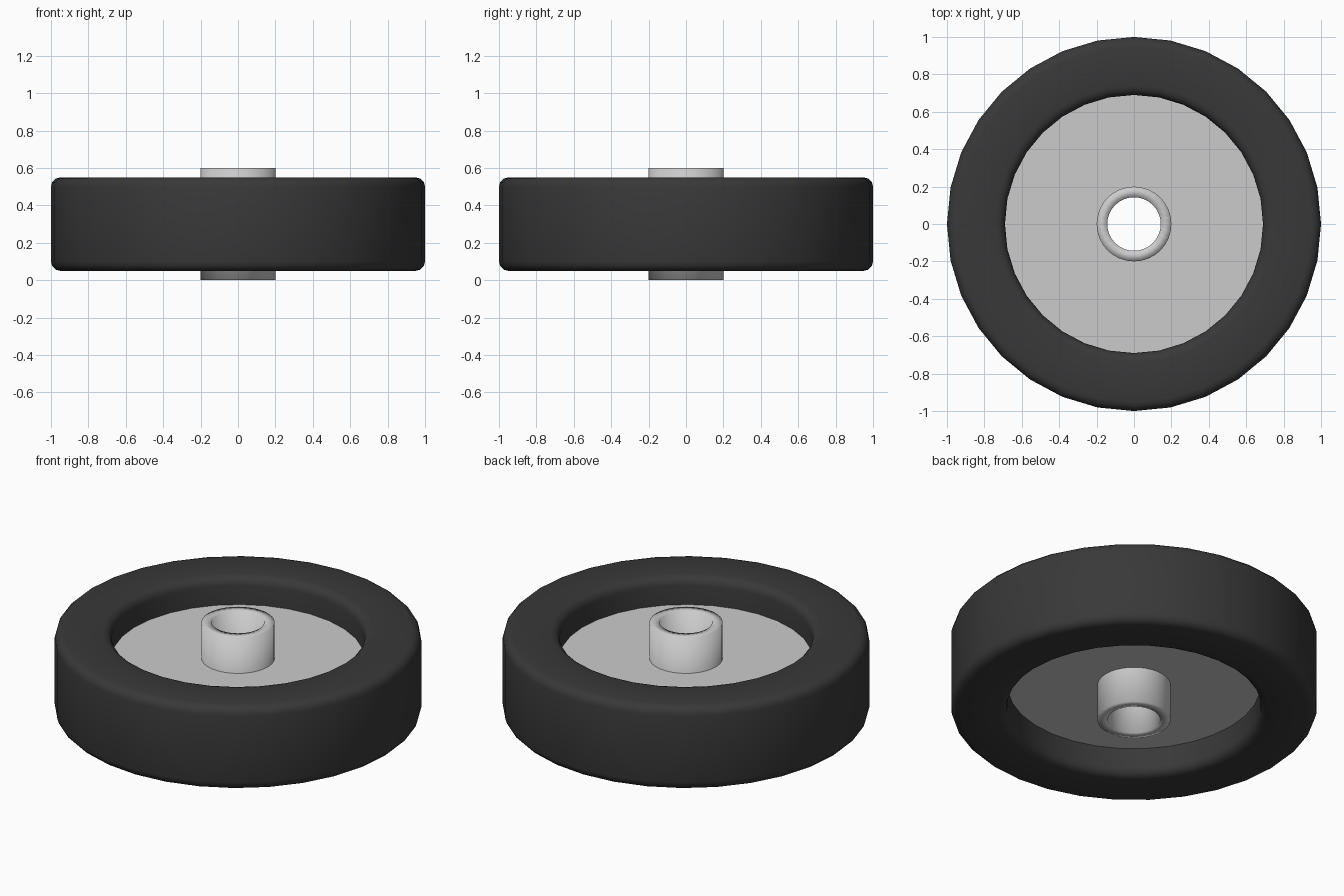
import bpy, bmesh, math

if "Cube" in bpy.data.objects:
    bpy.data.objects.remove(bpy.data.objects["Cube"])

SEGMENTS = 32


def ring(name, profile, smooth):
    """Revolve a closed (radius, z) profile around the z axis."""
    bm = bmesh.new()
    loops = []
    for i in range(SEGMENTS):
        a = 2 * math.pi * i / SEGMENTS
        loops.append([bm.verts.new((r * math.cos(a), r * math.sin(a), z)) for r, z in profile])
    n = len(profile)
    for i in range(SEGMENTS):
        a, b = loops[i], loops[(i + 1) % SEGMENTS]
        for j in range(n):
            k = (j + 1) % n
            bm.faces.new((a[j], b[j], b[k], a[k])).smooth = smooth
    bmesh.ops.recalc_face_normals(bm, faces=bm.faces)
    mesh = bpy.data.meshes.new(name)
    bm.to_mesh(mesh)
    bm.free()
    obj = bpy.data.objects.new(name, mesh)
    bpy.context.collection.objects.link(obj)
    return obj


def rounded_rect(r0, r1, z0, z1, bevel, steps):
    """Rectangle profile with rounded corners."""
    pts = []
    corners = [(r1, z1, -1, -1), (r0, z1, 1, -1), (r0, z0, 1, 1), (r1, z0, -1, 1)]
    for c, (r, z, sr, sz) in enumerate(corners):
        for s in range(steps + 1):
            a = math.pi / 2 * (c + s / steps)
            pts.append((r + sr * bevel + bevel * math.cos(a),
                        z + sz * bevel + bevel * math.sin(a)))
    return pts


# Rubber tyre
tyre = ring("tyre", rounded_rect(0.69, 1.0, 0.05, 0.55, 0.05, 3), True)
rubber = bpy.data.materials.new("dark_rubber")
rubber.diffuse_color = (0.04, 0.04, 0.04, 1)
rubber.use_nodes = True
rubber.node_tree.nodes["Principled BSDF"].inputs["Base Color"].default_value = rubber.diffuse_color
tyre.data.materials.append(rubber)

# Flat wheel disc, tucked into the tyre and hub
ring("wheel_disc", [(0.19, 0.215), (0.70, 0.215), (0.70, 0.385), (0.19, 0.385)], False)

# Hub tube with open axle hole
ring("hub", [(0.143, 0.0), (0.2, 0.0), (0.2, 0.6), (0.143, 0.6)], True)
